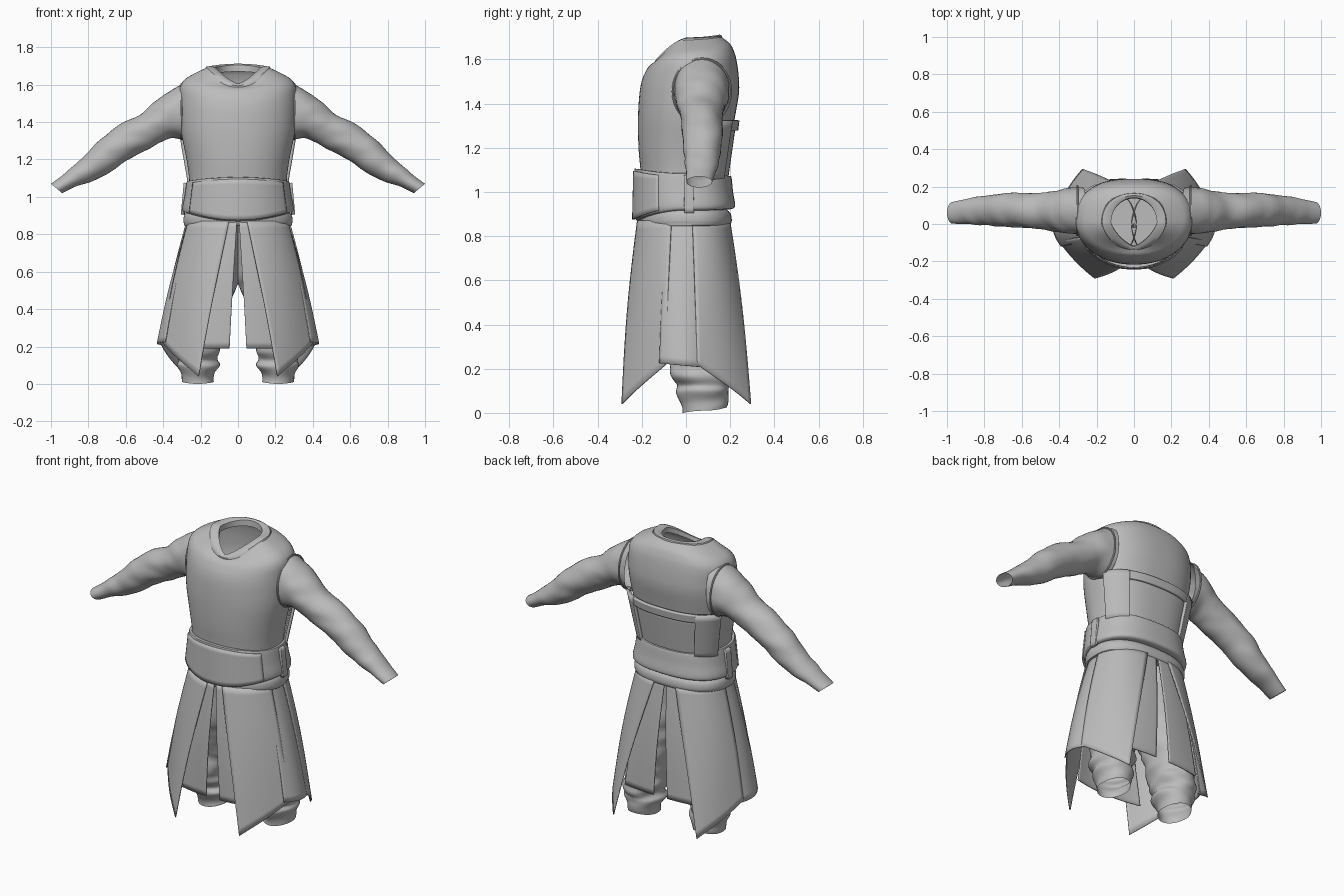
import bpy, bmesh, math
from mathutils import Vector, noise

cube = bpy.data.objects.get("Cube")
if cube:
    bpy.data.objects.remove(cube)

cloth = bpy.data.materials.new("grey cloth")
cloth.use_nodes = True
GREY = (0.5, 0.5, 0.5, 1)
cloth.diffuse_color = GREY
cloth.node_tree.nodes["Principled BSDF"].inputs["Base Color"].default_value = GREY


def lerp(a, b, t):
    return a + (b - a) * t


def grid_object(name, rows, closed=True, thick=0, mirror=False):
    """Skin a list of point rows, optionally closed into a tube."""
    bm = bmesh.new()
    vs = [[bm.verts.new(p) for p in row] for row in rows]
    n = len(rows[0])
    for a, b in zip(vs, vs[1:]):
        for i in range(n if closed else n - 1):
            j = (i + 1) % n
            bm.faces.new((a[i], a[j], b[j], b[i]))
    bmesh.ops.recalc_face_normals(bm, faces=bm.faces)
    mesh = bpy.data.meshes.new(name)
    bm.to_mesh(mesh)
    bm.free()
    mesh.materials.append(cloth)
    ob = bpy.data.objects.new(name, mesh)
    bpy.context.collection.objects.link(ob)
    bpy.ops.object.select_all(action='DESELECT')
    bpy.context.view_layer.objects.active = ob
    ob.select_set(True)
    bpy.ops.object.shade_smooth_by_angle(angle=math.radians(40))
    if thick:
        solid = ob.modifiers.new("thickness", 'SOLIDIFY')
        solid.thickness = thick
        solid.offset = 0
    if mirror:
        ob.modifiers.new("mirror", 'MIRROR')


def smooth_rows(rows, k=4):
    """Catmull-Rom interpolation between rows of numbers."""
    out = []
    for i in range(len(rows) - 1):
        p = [rows[max(i - 1, 0)], rows[i], rows[i + 1], rows[min(i + 2, len(rows) - 1)]]
        for s in range(k):
            t = s / k
            out.append([0.5 * (2 * b + (c - a) * t + (2 * a - 5 * b + 4 * c - d) * t * t
                               + (3 * b - a - 3 * c + d) * t ** 3) for a, b, c, d in zip(*p)])
    return out + [list(rows[-1])]


def oval_point(t, rx, front, back, zf, zs, zb, cx=0, e=2.5, ef=2):
    """Point on an oval, rounder in front, with its own height at front, side and back."""
    c, s = math.cos(t), math.sin(t)
    e = ef if s < 0 else e
    x = math.copysign(abs(c) ** (2 / e), c) * rx
    y = math.copysign(abs(s) ** (2 / e), s) * (back - front) / 2
    return Vector((cx + x, (front + back) / 2 + y, zs + ((zb if s > 0 else zf) - zs) * s * s))


def oval(*args, n=64, **kw):
    return [oval_point(2 * math.pi * i / n, *args, **kw) for i in range(n)]


def crumple(p, centre, amount):
    """Push a point in or out from its ring centre for cloth folds."""
    d = (p - centre).normalized()
    return p + d * amount * noise.noise(Vector((p.x * 9, p.y * 7, p.z * 17)))


# Vest: half width, front y, back y, heights at front, side and back
vest = [(.255, -.20, .18, .9, .9, .9), (.26, -.205, .185, 1.08, 1.08, 1.08),
        (.275, -.215, .2, 1.2, 1.2, 1.2), (.303, -.217, .222, 1.34, 1.34, 1.34),
        (.313, -.21, .24, 1.45, 1.45, 1.45), (.313, -.198, .238, 1.51, 1.53, 1.53),
        (.309, -.18, .228, 1.55, 1.59, 1.6), (.285, -.165, .216, 1.572, 1.628, 1.64),
        (.24, -.15, .198, 1.582, 1.656, 1.672), (.17, -.13, .16, 1.59, 1.69, 1.702)]
grid_object("vest", [oval(*r, ef=2.1) for r in smooth_rows(vest)])

# Collar band rolling over the neck edge
collar = [(.175, -.14, .165, 1.58, 1.685, 1.697, 0, 2.2, 1.9),
          (.17, -.14, .163, 1.594, 1.696, 1.708, 0, 2.2, 1.8),
          (.145, -.13, .152, 1.605, 1.7, 1.712, 0, 2.1, 1.65),
          (.122, -.12, .14, 1.606, 1.692, 1.705, 0, 2, 1.4),
          (.122, -.115, .137, 1.585, 1.66, 1.67, 0, 2, 1.4)]
grid_object("collar", [oval(*r[:7], e=r[7], ef=r[8]) for r in collar])

# Sleeves: top x z, bottom x z, centre y, half depth
sleeve = [(.26, 1.615, .28, 1.30, .07, .13), (.36, 1.572, .355, 1.315, .07, .122),
          (.44, 1.51, .41, 1.295, .068, .108), (.52, 1.445, .47, 1.262, .068, .098),
          (.64, 1.38, .58, 1.205, .072, .093), (.74, 1.3, .66, 1.145, .075, .086),
          (.86, 1.185, .78, 1.085, .072, .076), (.94, 1.115, .87, 1.053, .066, .066),
          (1.0, 1.07, .94, 1.02, .06, .058)]
rows = []
for xt, zt, xb, zb, cy, ry in smooth_rows(sleeve, 6):
    top, low = Vector((xt, cy, zt)), Vector((xb, cy, zb))
    mid, half = (top + low) / 2, (top - low) / 2
    fold = .008 * min(1, max(0, (1 - xt) * 6))
    rows.append([crumple(mid + half * math.cos(a) + Vector((0, ry * math.sin(a), 0)), mid, fold)
                 for a in (2 * math.pi * i / 32 for i in range(32))])
grid_object("sleeves", rows, mirror=True)

# Fine seam around each armhole
seam = []
for i in range(49):
    a = 2 * math.pi * i / 48
    ring = []
    for j in range(8):
        b = 2 * math.pi * j / 8
        r = 1 + .035 * math.cos(b)
        ring.append(Vector((.303 + .005 * math.sin(b), .072 + .132 * r * math.cos(a),
                            1.455 + .148 * r * math.sin(a))))
    seam.append(ring)
grid_object("armhole_seams", seam, mirror=True)

# Trousers: half width, front y, back y, three heights, centre x
leg = [(.085, -.015, .185, 0, .01, .025, .215), (.09, -.02, .19, .04, .05, .06, .215),
       (.108, -.055, .2, .09, .1, .1, .215), (.1, -.045, .195, .13, .13, .13, .215),
       (.122, -.07, .205, .18, .18, .18, .215), (.115, -.07, .2, .24, .24, .24, .21),
       (.125, -.08, .19, .34, .34, .34, .19), (.135, -.11, .18, .48, .48, .48, .155),
       (.14, -.15, .17, .6, .6, .6, .13), (.14, -.17, .17, .87, .87, .87, .12)]
rows = []
for r in smooth_rows(leg, 5):
    centre = Vector((r[6], (r[1] + r[2]) / 2, r[4]))
    fold = .022 * min(1, r[4] * 8) if r[4] > .02 else 0
    rows.append([crumple(p, centre, fold) for p in oval(*r, n=36, e=2)])
grid_object("trouser_legs", rows, mirror=True)

# Sash and the narrower wrap below it, which closes the waist inside
sash = [(.25, -.2, .175, 1.1, 1.08, 1.068), (.27, -.226, .2, 1.105, 1.085, 1.072),
        (.276, -.234, .207, 1.095, 1.07, 1.06), (.286, -.236, .213, 1, 1, 1),
        (.297, -.236, .222, .93, .945, .945), (.292, -.228, .214, .875, .92, .925),
        (.26, -.2, .18, .87, .915, .92)]
grid_object("sash", [oval(*r) for r in smooth_rows(sash, 3)])
wrap = [(.27, -.2, .18, .92, .925, .925), (.286, -.215, .2, .895, .905, .905),
        (.292, -.218, .207, .87, .88, .88), (.288, -.213, .203, .85, .855, .855),
        (.26, -.19, .175, .845, .845, .845), (.01, -.02, 0, .845, .845, .845)]
grid_object("lower_wrap", [oval(*r) for r in smooth_rows(wrap, 3)])


def shell(name, t0, t1, low, high, thick, **kw):
    """Curved plate between two oval rings over an angle range."""
    rows = []
    for k in range(9):
        r = [lerp(a, b, k / 8) for a, b in zip(low, high)]
        rows.append([oval_point(math.radians(lerp(t0, t1, i / 32)), *r) for i in range(33)])
    grid_object(name, rows, closed=False, thick=thick, **kw)


# Sash front panel and side loops
shell("sash_front_panel", -150, -30, (.298, -.239, .222, .875, .93, .93),
      (.276, -.234, .207, 1.095, 1.07, 1.07), .01)
shell("sash_loops", 0, 7, (.296, -.24, .225, .91, .905, .91),
      (.28, -.235, .215, 1.07, 1.075, 1.07), .02, mirror=True)


def back_ring(z, off):
    """Ring that follows the vest at a given height, pushed outward."""
    k = (z - 1.08) / .26
    return (lerp(.26, .303, k) + off, -.21, lerp(.185, .222, k) + off, z, z, z)


# Back brace: panel, top strap and side flaps
shell("back_panel", 30, 150, back_ring(1.05, .005), back_ring(1.29, .005), .008)
shell("back_strap", 32, 148, back_ring(1.28, .014), back_ring(1.325, .013), .018)
shell("back_flaps", 19, 55, back_ring(1.05, .014), back_ring(1.325, .018), .016, mirror=True)


def skirt_panel(name, top, inner, outer, bow, inset=0):
    """Cloth panel hung between a waist arc and a bottom edge, bowed outward."""
    rows = []
    for v in (k / 20 for k in range(21)):
        row = []
        for u in (i / 16 for i in range(17)):
            t = math.radians(lerp(*top, u))
            waist = oval_point(t, .275 - inset, -.222 + inset, .2 - inset, .87, .87, .87)
            p = waist.lerp(Vector(inner).lerp(Vector(outer), u), v)
            swell = .012 * math.sin(math.pi * v) + bow * v * math.sin(math.pi * u)
            row.append(p + Vector((p.x, p.y, 0)).normalized() * swell)
        rows.append(row)
    grid_object(name, rows, closed=False, thick=.006, mirror=True)


# Overlapping skirt panels: waist angles, bottom corners; left half mirrored
skirt_panel("front_outer_panels", (-80, -15), (.21, -.29, .04), (.402, -.09, .22), .01)
skirt_panel("front_inner_panels", (-88.8, -66), (.045, -.235, .19), (.22, -.21, .19), .005, .008)
skirt_panel("side_panels", (-22, 14), (.388, -.12, .225), (.395, .09, .205), .04, .012)
skirt_panel("back_outer_panels", (80, 7), (.275, .293, .04), (.415, .05, .22), .015)
skirt_panel("back_inner_panels", (89.5, 68), (.045, .24, .2), (.25, .22, .2), .005, .008)
